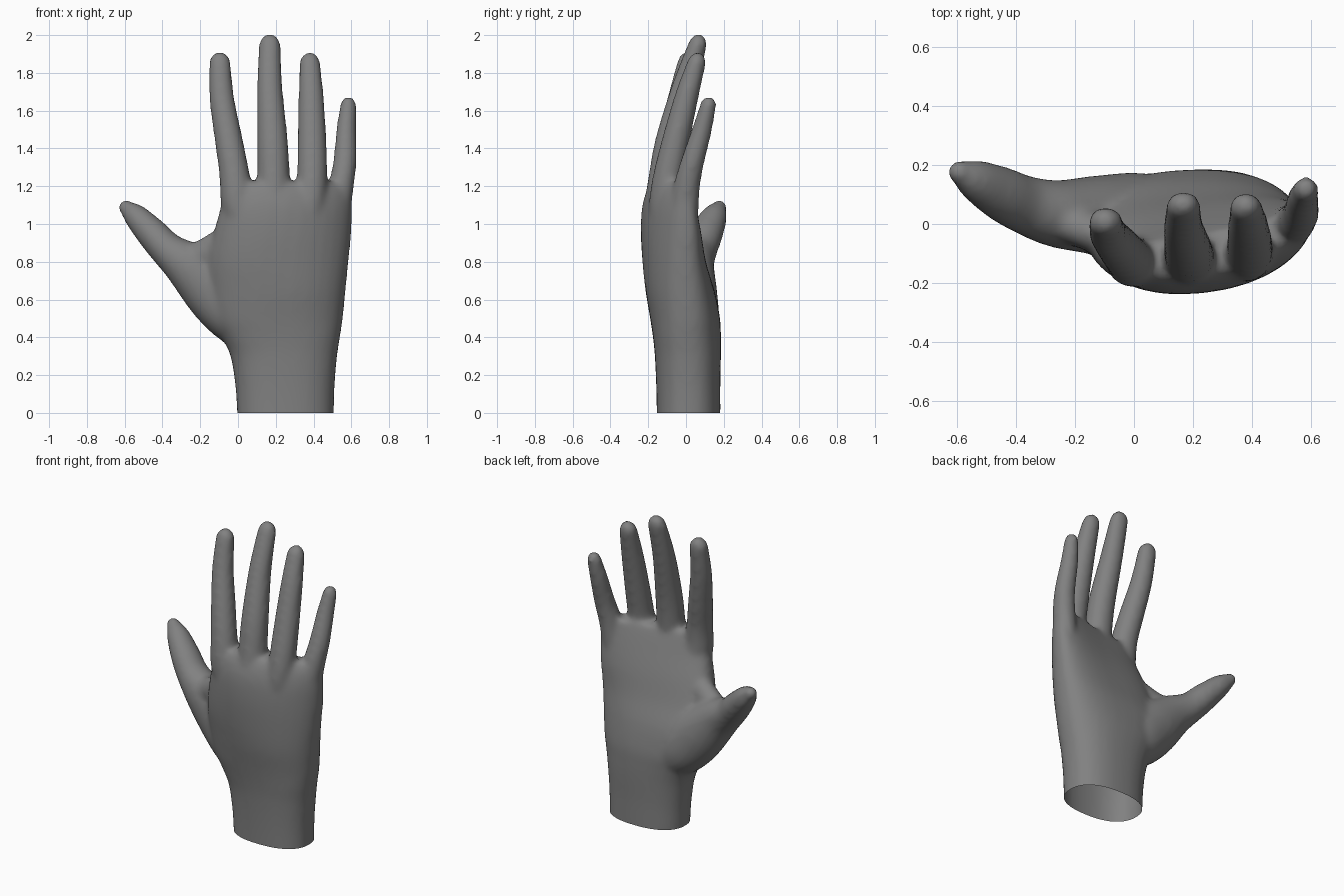
import bpy, bmesh, math
from mathutils import Vector

if "Cube" in bpy.data.objects:
    bpy.data.objects.remove(bpy.data.objects["Cube"])

SIDES = 32
bm = bmesh.new()


def spline(rows, steps=6):
    """Catmull-Rom interpolation of equal-length number rows."""
    out = []
    for i in range(len(rows) - 1):
        p = [rows[max(0, min(len(rows) - 1, i + k))] for k in (-1, 0, 1, 2)]
        for s in range(steps):
            t = s / steps
            out.append([0.5 * (2 * b + (c - a) * t + (2 * a - 5 * b + 4 * c - d) * t * t
                               + (3 * b - a - 3 * c + d) * t ** 3) for a, b, c, d in zip(*p)])
    return out + [list(rows[-1])]


def loft(rings):
    loops = [[bm.verts.new(p) for p in r] for r in rings]
    for a, b in zip(loops, loops[1:]):
        for i in range(SIDES):
            j = (i + 1) % SIDES
            bm.faces.new((a[i], a[j], b[j], b[i]))
    bm.faces.new(loops[0][::-1])
    bm.faces.new(loops[-1])


def tube(nodes):
    """Elliptical limb through (x, y, z, width radius, depth radius), with a round tip."""
    rows = spline(nodes)
    pts = [Vector(r[:3]) for r in rows]
    rings = []

    def ring(c, t, ra, rb):
        u = t.cross(Vector((0, 1, 0))).normalized()
        v = t.cross(u)
        rings.append([c + u * ra * math.cos(a) + v * rb * math.sin(a)
                      for a in (2 * math.pi * i / SIDES for i in range(SIDES))])

    for i, r in enumerate(rows):
        t = (pts[min(i + 1, len(pts) - 1)] - pts[max(i - 1, 0)]).normalized()
        ring(pts[i], t, r[3], r[4])
    ra, rb = rows[-1][3:]
    for k in range(1, 6):
        a = k * math.pi / 2 / 5.3
        ring(pts[-1] + t * ra * 1.1 * math.sin(a), t, ra * math.cos(a), rb * math.cos(a))
    loft(rings)


# Wrist and palm: z, left x, right x, dorsal y, palm y, tilt, arch
palm = [(-.10, .00, .508, -.155, .18, 0, 0), (.0, -.005, .508, -.155, .182, 0, 0),
        (.15, -.015, .512, -.158, .182, 0, 0), (.30, -.04, .525, -.165, .185, 0, 0),
        (.40, -.085, .54, -.175, .185, 0, 0), (.50, -.14, .555, -.19, .18, 0, .01),
        (.65, -.17, .57, -.215, .15, 0, .03), (.80, -.16, .585, -.23, .10, .02, .04),
        (.95, -.13, .60, -.235, .06, .04, .05), (1.08, -.095, .605, -.225, .02, .055, .05),
        (1.17, -.075, .60, -.20, -.01, .06, .05), (1.22, -.05, .58, -.17, -.03, .06, .05)]
rings = []
for z, x0, x1, y0, y1, tilt, arch in spline(palm):
    ring = []
    for i in range(SIDES):
        a = 2 * math.pi * i / SIDES
        c, s = math.cos(a), math.sin(a)
        c = math.copysign(abs(c) ** .85, c)
        s = math.copysign(abs(s) ** .85, s)
        ring.append(Vector(((x0 + x1) / 2 + c * (x1 - x0) / 2,
                            (y0 + y1) / 2 + s * (y1 - y0) / 2 + tilt * c + arch * c * c, z)))
    rings.append(ring)
loft(rings)

# Index, middle, ring and little fingers
tube([(.03, -.10, .90, .07, .09), (.0, -.125, 1.10, .09, .09), (-.02, -.115, 1.27, .08, .08),
      (-.05, -.08, 1.45, .074, .075), (-.085, -.035, 1.66, .066, .064), (-.096, .005, 1.85, .058, .052)])
tube([(.19, -.12, .90, .07, .08), (.19, -.125, 1.10, .085, .09), (.188, -.11, 1.27, .086, .085),
      (.182, -.08, 1.45, .081, .08), (.168, -.01, 1.72, .068, .067), (.168, .06, 1.945, .058, .05)])
tube([(.37, -.10, .90, .07, .08), (.385, -.11, 1.10, .08, .085), (.393, -.095, 1.25, .08, .08),
      (.392, -.052, 1.45, .076, .073), (.387, .005, 1.68, .067, .063), (.38, .055, 1.85, .056, .05)])
tube([(.52, -.02, .85, .06, .07), (.53, -.01, 1.05, .066, .075), (.547, .005, 1.20, .066, .07),
      (.566, .035, 1.33, .062, .062), (.573, .085, 1.50, .053, .053), (.584, .118, 1.63, .043, .043)])

# Thumb with its fleshy base
tube([(.10, .03, .42, .13, .13), (.0, .025, .52, .165, .15), (-.12, .03, .64, .165, .135),
      (-.26, .035, .775, .13, .115), (-.37, .065, .86, .095, .10), (-.455, .105, .95, .084, .092),
      (-.54, .15, 1.04, .066, .07), (-.59, .175, 1.085, .042, .042)])

# Web of skin between thumb and index finger
tube([(-.29, .03, .79, .09, .07), (-.18, -.01, .83, .09, .07), (-.06, -.05, .90, .09, .07)])

bmesh.ops.recalc_face_normals(bm, faces=bm.faces)
mesh = bpy.data.meshes.new("hand")
bm.to_mesh(mesh)
bm.free()
hand = bpy.data.objects.new("hand", mesh)
bpy.context.collection.objects.link(hand)
bpy.context.view_layer.objects.active = hand
hand.select_set(True)

# Fuse the parts into one soft skin
fuse = hand.modifiers.new("fuse", 'REMESH')
fuse.mode = 'VOXEL'
fuse.voxel_size = .016
soften = hand.modifiers.new("soften", 'SMOOTH')
soften.factor = .5
soften.iterations = 10
for name in ("fuse", "soften"):
    bpy.ops.object.modifier_apply(modifier=name)

# Cut the wrist open at the ground
bm = bmesh.new()
bm.from_mesh(hand.data)
bmesh.ops.bisect_plane(bm, geom=bm.verts[:] + bm.edges[:] + bm.faces[:], dist=1e-5,
                       plane_co=(0, 0, 0), plane_no=(0, 0, 1), clear_inner=True)
for f in bm.faces:
    f.smooth = True
bm.to_mesh(hand.data)
bm.free()

skin = bpy.data.materials.new("grey skin")
skin.diffuse_color = (.22, .22, .22, 1)
skin.use_nodes = True
skin.node_tree.nodes["Principled BSDF"].inputs["Base Color"].default_value = skin.diffuse_color
hand.data.materials.clear()
hand.data.materials.append(skin)
